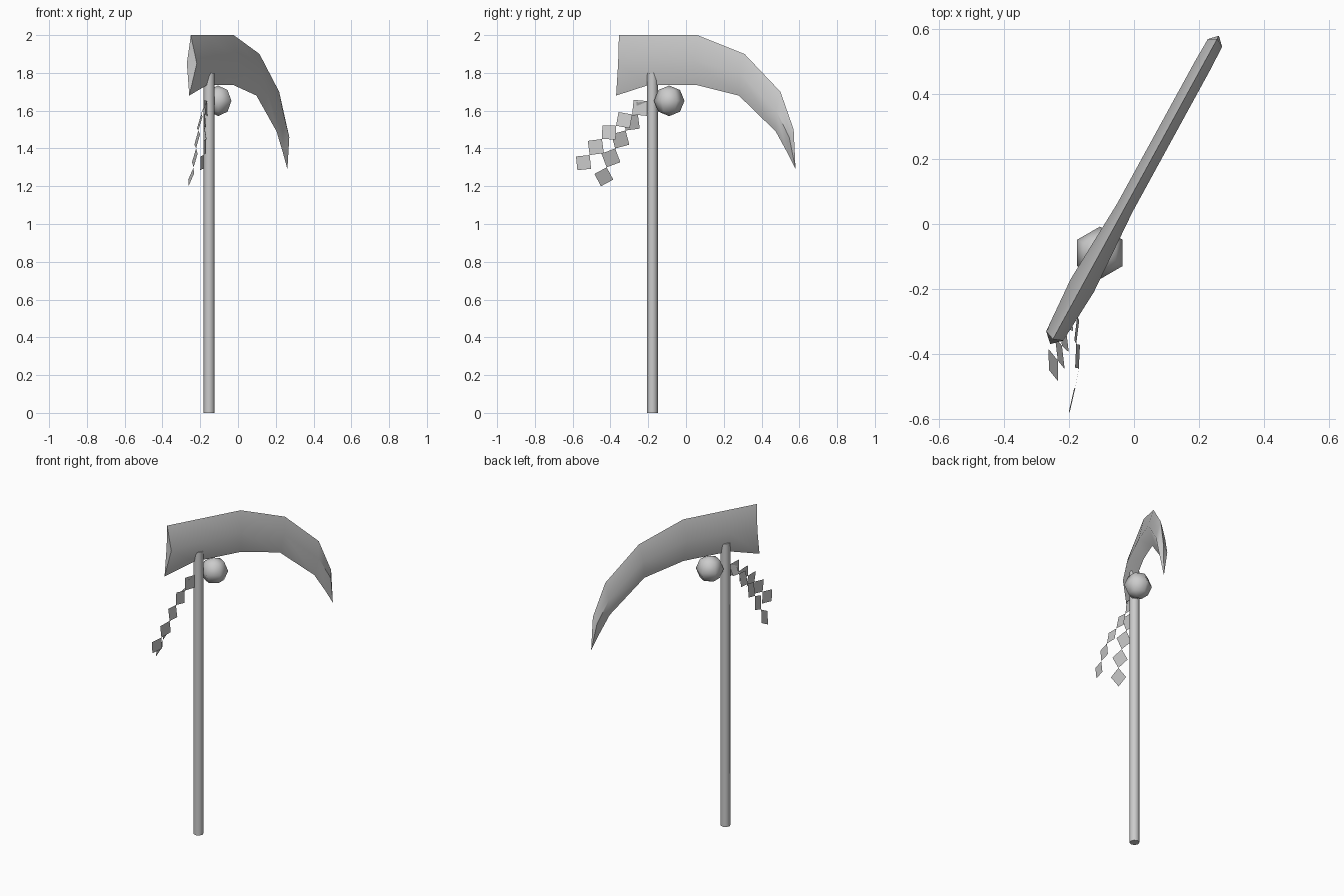
import bpy
import math
from mathutils import Vector

if "Cube" in bpy.data.objects:
    bpy.data.objects.remove(bpy.data.objects["Cube"])

SHAFT_X, SHAFT_Y = -0.153, -0.178
SLOPE = 0.547                                   # x change per y along the blade plane
SIDE = Vector((1, -SLOPE, 0)).normalized()      # blade thickness direction


def make_mesh(name, verts, faces):
    mesh = bpy.data.meshes.new(name)
    mesh.from_pydata(verts, [], faces)
    obj = bpy.data.objects.new(name, mesh)
    bpy.context.collection.objects.link(obj)
    return obj


def smooth(obj, angle):
    bpy.ops.object.select_all(action='DESELECT')
    obj.select_set(True)
    bpy.context.view_layer.objects.active = obj
    bpy.ops.object.shade_smooth_by_angle(angle=math.radians(angle))


def on_blade(y, z):
    return Vector((SHAFT_X + (y - SHAFT_Y) * SLOPE, y, z))


# Shaft
bpy.ops.mesh.primitive_cylinder_add(vertices=8, radius=0.029, depth=1.8,
                                    location=(SHAFT_X, SHAFT_Y, 0.9))
shaft = bpy.context.object
shaft.name = "shaft"
smooth(shaft, 50)

# Round bead under the blade
bpy.ops.mesh.primitive_uv_sphere_add(segments=6, ring_count=4, radius=0.081,
                                     location=(-0.105, -0.089, 1.652))
bead = bpy.context.object
bead.name = "bead"
bead.rotation_euler.z = 0
smooth(bead, 80)

# Curved blade: diamond sections (spine, ridge, cutting edge, half thickness)
stations = [
    ((-0.355, 2.00), (-0.345, 1.85), (-0.370, 1.68), 0.030),
    ((-0.190, 2.00), (-0.190, 1.87), (-0.200, 1.735), 0.041),
    ((0.060, 2.00), (0.050, 1.87), (0.060, 1.735), 0.027),
    ((0.310, 1.90), (0.295, 1.80), (0.280, 1.68), 0.027),
    ((0.500, 1.70), (0.490, 1.60), (0.475, 1.49), 0.027),
    ((0.570, 1.50), (0.558, 1.46), (0.535, 1.38), 0.025),
]
verts, faces = [], []
for top, mid, low, half in stations:
    ridge = on_blade(*mid)
    verts += [on_blade(*top), ridge + SIDE * half, on_blade(*low), ridge - SIDE * half]
for i in range(len(stations) - 1):
    for k in range(4):
        a, b = 4 * i + k, 4 * i + (k + 1) % 4
        faces.append((a, a + 4, b + 4, b))
last = 4 * (len(stations) - 1)
verts.append(on_blade(0.58, 1.29))
faces += [(last + k, len(verts) - 1, last + (k + 1) % 4) for k in range(4)]
faces += [(0, 1, 3), (1, 2, 3)]
blade = make_mesh("blade", verts, faces)
bpy.context.view_layer.objects.active = blade
blade.select_set(True)
bpy.ops.object.mode_set(mode='EDIT')
bpy.ops.mesh.select_all(action='SELECT')
bpy.ops.mesh.normals_make_consistent(inside=False)
bpy.ops.object.mode_set(mode='OBJECT')
smooth(blade, 50)


# Zigzag paper streamers: squares joined corner to corner
def streamer(name, nodes, twist):
    verts, faces = [], []
    for p, q in zip(nodes, nodes[1:]):
        p, q = Vector(p), Vector(q)
        step, mid = q - p, (p + q) / 2
        across = Vector((twist, -step.z, step.y)) / 2
        n = len(verts)
        verts += [p, mid + across, q, mid - across]
        faces.append((n, n + 1, n + 2, n + 3))
    return make_mesh(name, verts, faces)


streamer("long_streamer", [(-0.165, -0.20, 1.65), (-0.175, -0.285, 1.58),
                           (-0.178, -0.37, 1.52), (-0.170, -0.445, 1.45),
                           (-0.182, -0.51, 1.365), (-0.200, -0.575, 1.285)], 0.015)
streamer("short_streamer", [(-0.165, -0.20, 1.65), (-0.195, -0.255, 1.58),
                            (-0.210, -0.32, 1.495), (-0.222, -0.375, 1.40),
                            (-0.235, -0.42, 1.30), (-0.262, -0.45, 1.20)], -0.03)
